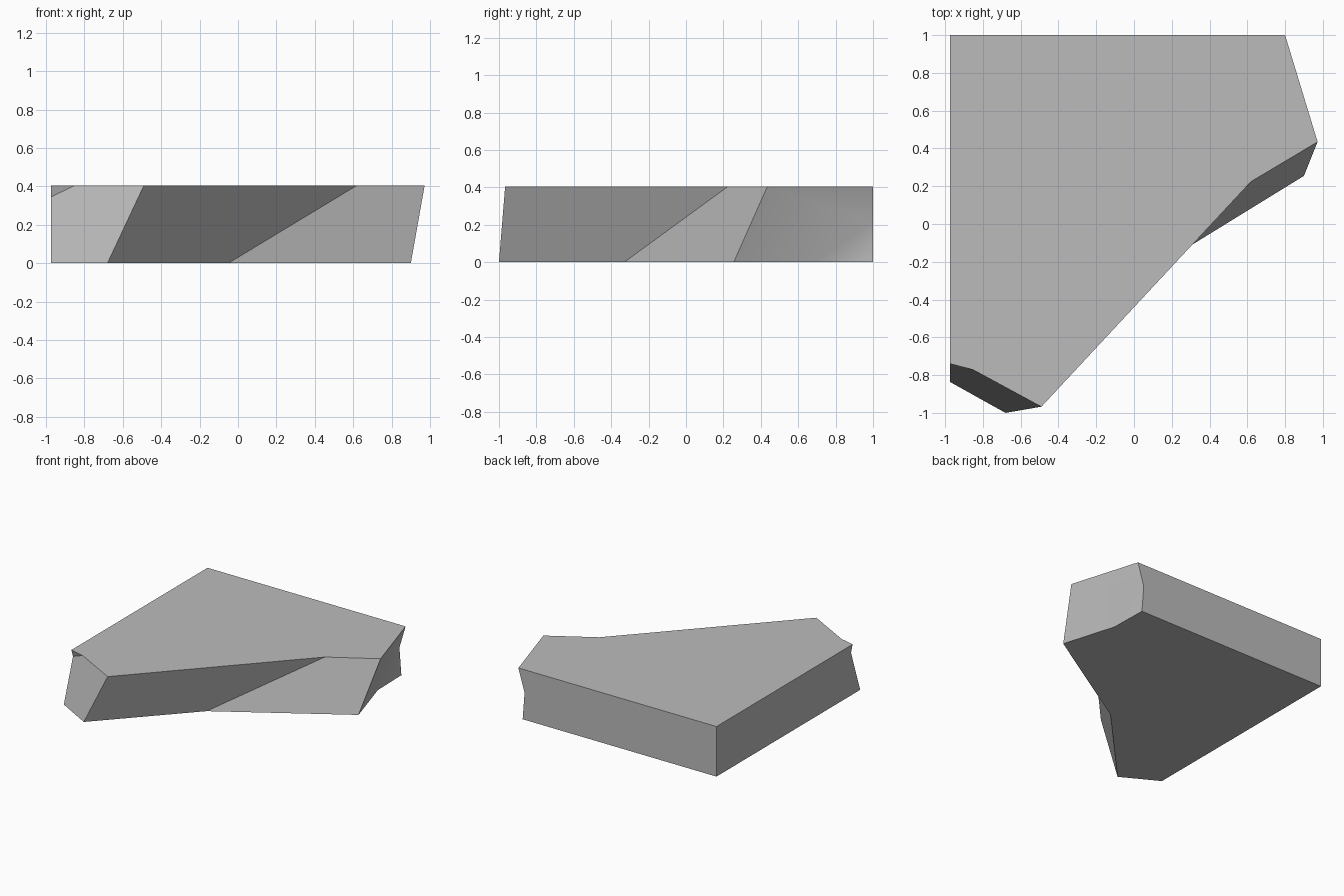
import bpy
import bmesh
import math

cube = bpy.data.objects.get("Cube")
if cube:
    bpy.data.objects.remove(cube, do_unlink=True)

HEIGHT = 0.405

# Matching outlines of the upper and lower faces, starting at the square corner
TOP = [(-0.973, 1), (0.8, 1), (0.972, 0.435), (0.62, 0.225),
       (-0.49, -0.967), (-0.85, -0.772), (-0.973, -0.74)]
BOTTOM = [(-0.973, 1), (0.762, 1), (0.769, 0.69), (0.9, 0.255),
          (-0.05, -0.33), (-0.68, -1), (-0.973, -0.837)]

stone = bpy.data.materials.new("stone_grey")
stone.use_nodes = True
grey = (0.5, 0.5, 0.5, 1)
stone.diffuse_color = grey
stone.node_tree.nodes["Principled BSDF"].inputs["Base Color"].default_value = grey

bm = bmesh.new()
t = [bm.verts.new((x, y, HEIGHT)) for x, y in TOP]
b = [bm.verts.new((x, y, 0)) for x, y in BOTTOM]

# Points where small chips meet the two flat cut sides
back_chip = bm.verts.new((0.745, 1, 0.22))
side_chip = bm.verts.new((-0.973, -0.72, 0.345))

faces = [
    t, b,
    (t[0], t[1], back_chip, b[1], b[0]),            # flat back
    (t[1], t[2], b[3], b[2], back_chip),            # short end
    (back_chip, b[2], b[1]),                        # lower chip
    (t[2], t[3], b[4], b[3]),                       # outward slope
    (t[3], t[4], b[5], b[4]),                       # undercut slope
    (t[4], t[5], side_chip, b[6], b[5]),            # front end
    (t[5], t[6], side_chip),                        # upper chip
    (t[6], t[0], b[0], b[6], side_chip),            # flat side
]
for f in faces:
    bm.faces.new(f)
bmesh.ops.recalc_face_normals(bm, faces=bm.faces)

mesh = bpy.data.meshes.new("rock_slab")
bm.to_mesh(mesh)
bm.free()
mesh.materials.append(stone)

slab = bpy.data.objects.new("rock_slab", mesh)
bpy.context.collection.objects.link(slab)

# Soften only the shallow break on the short end
bpy.ops.object.select_all(action="DESELECT")
slab.select_set(True)
bpy.context.view_layer.objects.active = slab
bpy.ops.object.shade_smooth_by_angle(angle=math.radians(30))
